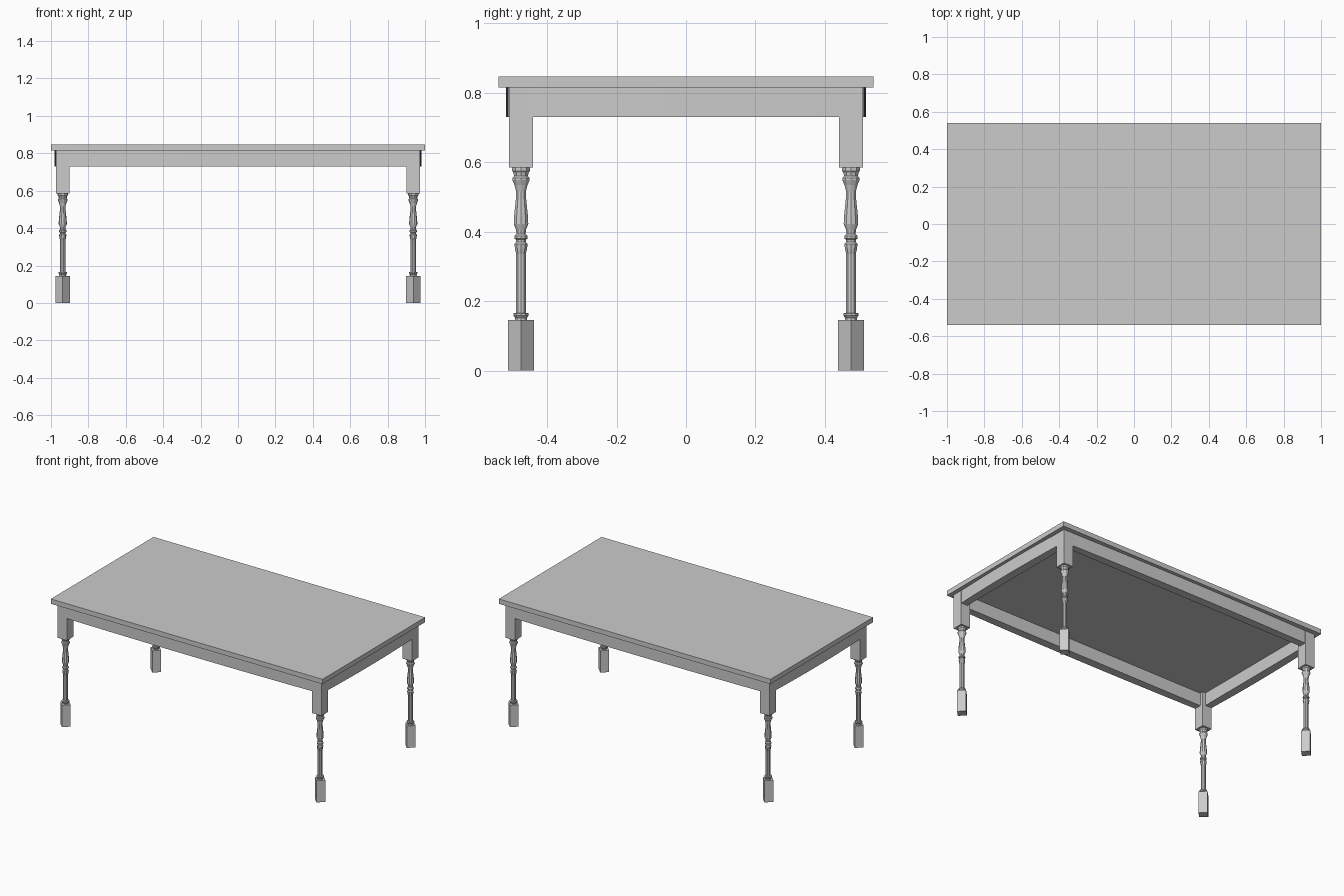
import bpy, bmesh, math

if "Cube" in bpy.data.objects:
    bpy.data.objects.remove(bpy.data.objects["Cube"])

LEG_X, LEG_Y = 0.937, 0.475


def finish(bm, name):
    bmesh.ops.recalc_face_normals(bm, faces=bm.faces)
    mesh = bpy.data.meshes.new(name)
    bm.to_mesh(mesh)
    bm.free()
    ob = bpy.data.objects.new(name, mesh)
    bpy.context.collection.objects.link(ob)
    return ob


def box(name, x0, x1, y0, y1, z0, z1):
    bm = bmesh.new()
    bmesh.ops.create_cube(bm, size=1)
    for v in bm.verts:
        v.co = (x0 + (v.co.x + 0.5) * (x1 - x0),
                y0 + (v.co.y + 0.5) * (y1 - y0),
                z0 + (v.co.z + 0.5) * (z1 - z0))
    return finish(bm, name)


def lathe(name, profile, sides, cx, cy, phase=0.0):
    bm = bmesh.new()
    rings = []
    for r, z in profile:
        ring = []
        for i in range(sides):
            a = phase + 2 * math.pi * i / sides
            ring.append(bm.verts.new((cx + r * math.cos(a), cy + r * math.sin(a), z)))
        rings.append(ring)
    for a, b in zip(rings, rings[1:]):
        for i in range(sides):
            j = (i + 1) % sides
            bm.faces.new((a[i], a[j], b[j], b[i]))
    bm.faces.new(rings[0])
    bm.faces.new(rings[-1])
    return finish(bm, name)


def apron(name, half_len, outer, inner, bow, along_x, sign, z0=0.73, z1=0.815, n=12):
    # plan outline with a gently bowed outer edge, extruded upwards
    pts = []
    for i in range(n + 1):
        t = -1 + 2 * i / n
        pts.append((t * half_len, sign * (outer + bow * (1 - t * t))))
    pts += [(half_len, sign * inner), (-half_len, sign * inner)]
    bm = bmesh.new()
    vs = [bm.verts.new((u, v, z0) if along_x else (v, u, z0)) for u, v in pts]
    face = bm.faces.new(vs)
    ext = bmesh.ops.extrude_face_region(bm, geom=[face])
    for e in ext["geom"]:
        if isinstance(e, bmesh.types.BMVert):
            e.co.z = z1
    return finish(bm, name)


# table top
box("table_top", -1, 1, -0.54, 0.54, 0.815, 0.847)

# bowed aprons between the leg blocks
for s, side in ((-1, "front"), (1, "back")):
    apron(side + "_apron", 0.905, 0.509, 0.462, 0.009, True, s)
for s, side in ((-1, "left"), (1, "right")):
    apron(side + "_apron", 0.445, 0.971, 0.924, 0.009, False, s)

# turned leg profile (radius, height)
TURNING = [(0.019, 0.143), (0.018, 0.152), (0.023, 0.158), (0.023, 0.165),
           (0.0145, 0.166), (0.0145, 0.335), (0.018, 0.350), (0.020, 0.365),
           (0.015, 0.370), (0.015, 0.377), (0.020, 0.380), (0.020, 0.388),
           (0.014, 0.393), (0.015, 0.405), (0.022, 0.422), (0.021, 0.445),
           (0.016, 0.490), (0.0145, 0.515), (0.020, 0.535), (0.026, 0.548),
           (0.026, 0.555), (0.021, 0.560), (0.023, 0.570), (0.027, 0.575),
           (0.027, 0.587)]

for sx, xn in ((-1, "left"), (1, "right")):
    for sy, yn in ((-1, "front"), (1, "back")):
        cx, cy = sx * LEG_X, sy * LEG_Y
        name = yn + "_" + xn
        # square block, turned shaft, foot set diagonally
        box(name + "_leg_block", cx - 0.035, cx + 0.035, cy - 0.035, cy + 0.035, 0.585, 0.815)
        lathe(name + "_leg_turning", TURNING, 10, cx, cy)
        lathe(name + "_foot", [(0.038, 0.0), (0.038, 0.145)], 4, cx, cy)
